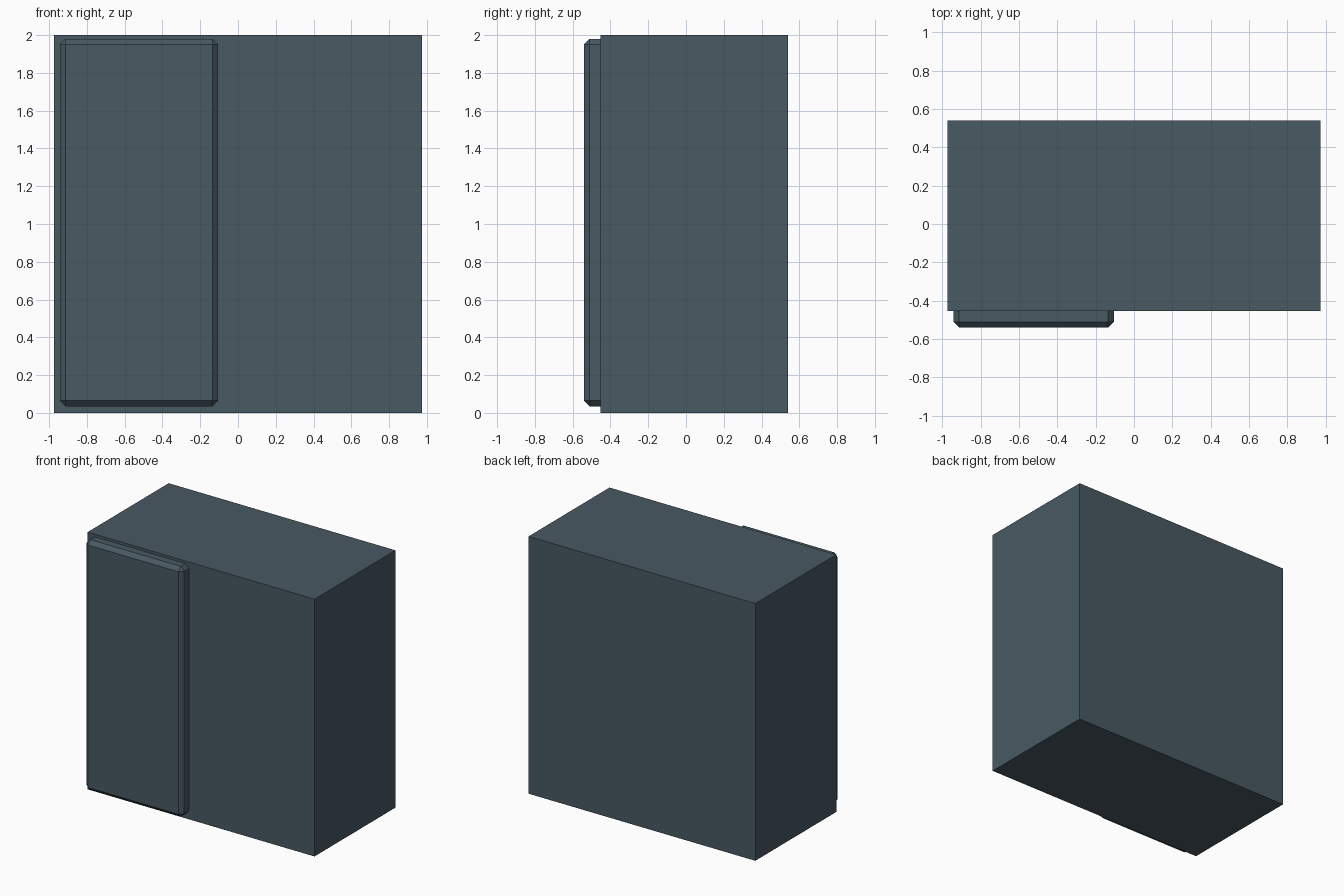
import bpy

if "Cube" in bpy.data.objects:
    bpy.data.objects.remove(bpy.data.objects["Cube"])

slate = bpy.data.materials.new("slate_grey")
slate.diffuse_color = (0.065, 0.100, 0.124, 1)
slate.use_nodes = True
slate.node_tree.nodes["Principled BSDF"].inputs["Base Color"].default_value = slate.diffuse_color


def box(name, lo, hi, bevel=0):
    """Axis-aligned box between two corners, optionally chamfered."""
    bpy.ops.mesh.primitive_cube_add(size=1, location=[(a + b) / 2 for a, b in zip(lo, hi)])
    ob = bpy.context.object
    ob.name = name
    ob.scale = [b - a for a, b in zip(lo, hi)]
    bpy.ops.object.transform_apply(location=False, rotation=False, scale=True)
    ob.data.materials.append(slate)
    if bevel:
        mod = ob.modifiers.new("chamfer", 'BEVEL')
        mod.width = bevel
        mod.segments = 1
    return ob


# Cabinet body
box("cabinet_body", (-0.975, -0.453, 0), (0.975, 0.541, 2))

# Chamfered door on the left of the front; its back edge is sunk into the body
box("door", (-0.943, -0.541, 0.035), (-0.105, -0.40, 1.98), bevel=0.03)
